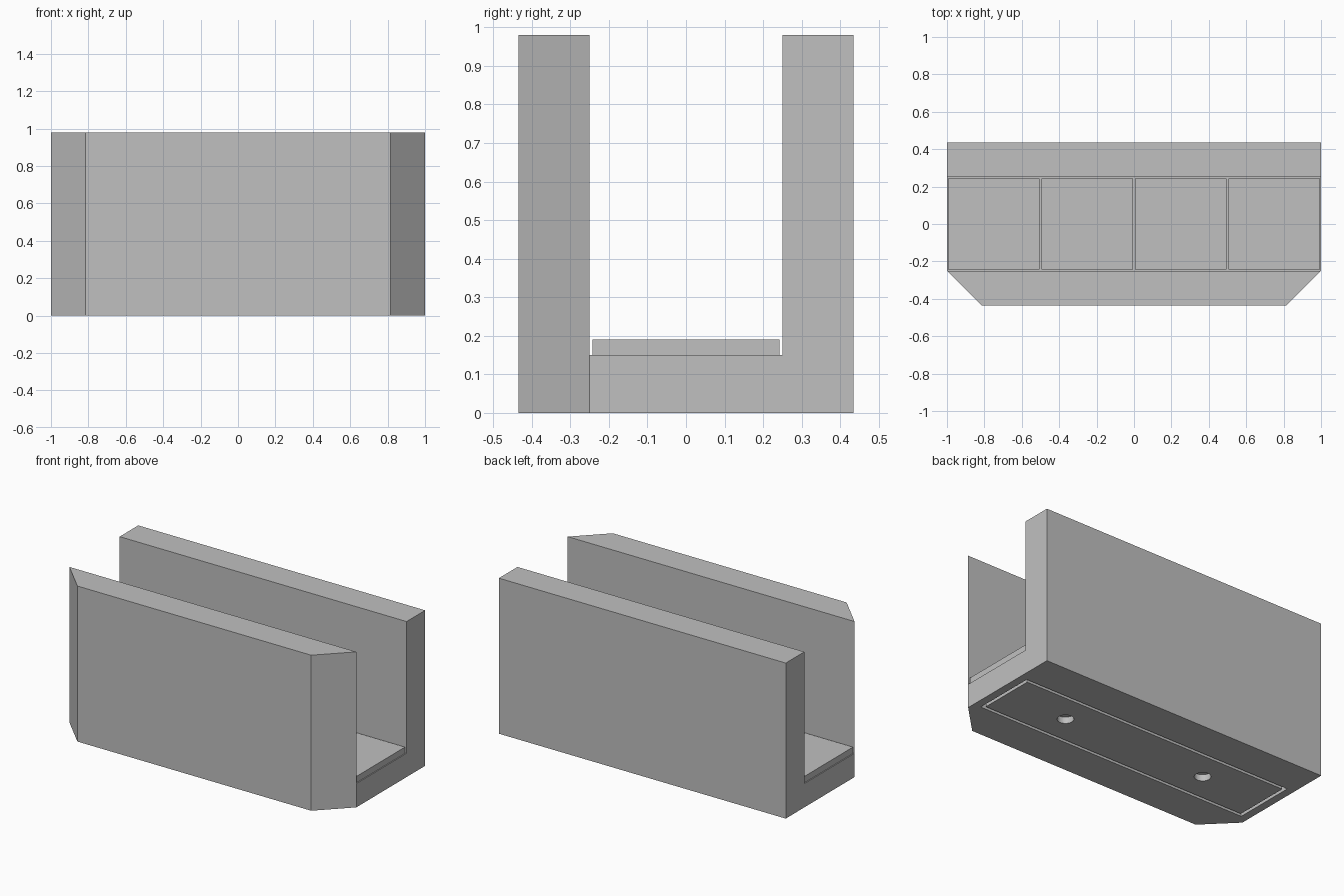
import bpy
import bmesh
from mathutils import Matrix, Vector

if "Cube" in bpy.data.objects:
    bpy.data.objects.remove(bpy.data.objects["Cube"], do_unlink=True)

GREY = (0.53, 0.53, 0.53, 1)
mat = bpy.data.materials.new("plain grey")
mat.use_nodes = True
mat.diffuse_color = GREY
mat.node_tree.nodes["Principled BSDF"].inputs["Base Color"].default_value = GREY


def finish(name, bm):
    bmesh.ops.recalc_face_normals(bm, faces=bm.faces)
    mesh = bpy.data.meshes.new(name)
    bm.to_mesh(mesh)
    bm.free()
    mesh.materials.append(mat)
    obj = bpy.data.objects.new(name, mesh)
    bpy.context.collection.objects.link(obj)
    return obj


def prism(name, points, sweep):
    """Extrude a closed outline along the sweep vector."""
    bm = bmesh.new()
    face = bm.faces.new([bm.verts.new(p) for p in points])
    made = bmesh.ops.extrude_face_region(bm, geom=[face])["geom"]
    verts = [g for g in made if isinstance(g, bmesh.types.BMVert)]
    bmesh.ops.translate(bm, verts=verts, vec=Vector(sweep))
    return finish(name, bm)


def box(name, x, y, z0, z1, cx=0):
    """Box given by half widths in x and y, and bottom and top heights."""
    outline = [(cx - x, -y, z0), (cx + x, -y, z0), (cx + x, y, z0), (cx - x, y, z0)]
    return prism(name, outline, (0, 0, z1 - z0))


def cut(target, cutter):
    cutter.hide_render = True
    cutter.hide_set(True)
    mod = target.modifiers.new(cutter.name, 'BOOLEAN')
    mod.operation = 'DIFFERENCE'
    mod.solver = 'EXACT'
    mod.object = cutter


HEIGHT, INNER, OUTER = 0.98, 0.25, 0.435
FLOOR, POCKET, CORNER = 0.15, 0.04, 0.815

# Front wall with chamfered ends
prism("front_wall",
      [(-1, -INNER, 0), (-CORNER, -OUTER, 0), (CORNER, -OUTER, 0), (1, -INNER, 0)],
      (0, 0, HEIGHT))

# Floor and back wall as one L-shaped profile, with a pocket underneath
profile = [(-INNER, 0), (OUTER, 0), (OUTER, HEIGHT), (INNER, HEIGHT),
           (INNER, FLOOR), (-INNER, FLOOR)]
body = prism("floor_and_back_wall", [(-1, y, z) for y, z in profile], (2, 0, 0))
cut(body, box("pocket_cutter", 0.95, 0.2, -0.1, POCKET))

# Four floor tiles
for i in range(4):
    box(f"floor_tile_{i + 1}", 0.244, 0.243, FLOOR, 0.19, cx=-0.75 + i * 0.5)

# Pad in the pocket with two round holes
pad = box("base_pad", 0.93, 0.18, 0, POCKET)
for side, x in (("left", 0.5), ("right", -0.5)):
    bm = bmesh.new()
    bmesh.ops.create_cone(bm, cap_ends=True, segments=32, radius1=0.047,
                          radius2=0.047, depth=0.3,
                          matrix=Matrix.Translation((x, 0, 0)))
    cut(pad, finish(f"{side}_hole_cutter", bm))
